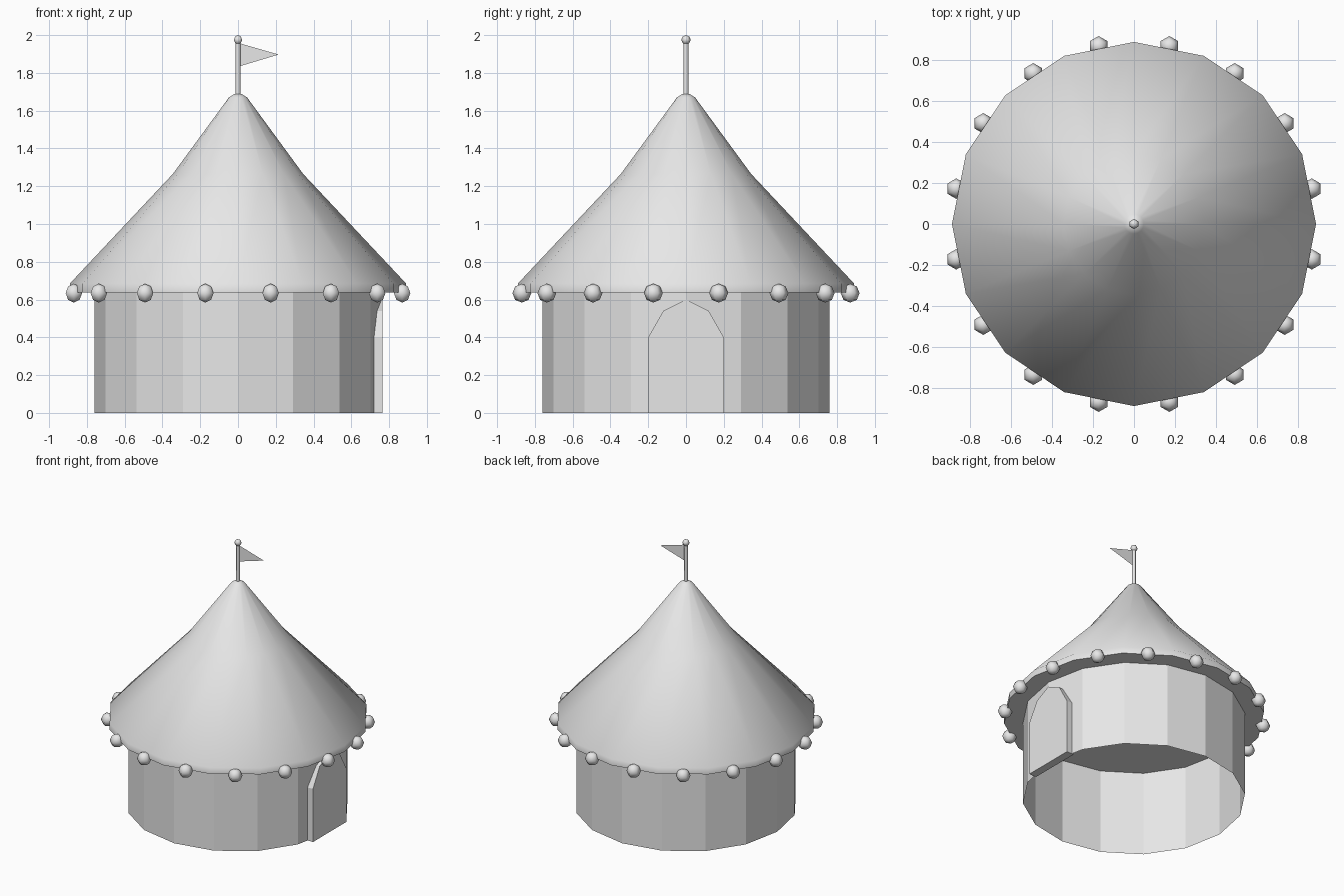
import bpy, bmesh, math

if "Cube" in bpy.data.objects:
    bpy.data.objects.remove(bpy.data.objects["Cube"])

grey = bpy.data.materials.new("plain_grey")
grey.diffuse_color = (0.8, 0.8, 0.8, 1)
grey.use_nodes = True
grey.node_tree.nodes["Principled BSDF"].inputs["Base Color"].default_value = grey.diffuse_color
SIDES = 16


def finish(bm, name, smooth_angle=None):
    bmesh.ops.recalc_face_normals(bm, faces=bm.faces[:])
    me = bpy.data.meshes.new(name)
    bm.to_mesh(me)
    bm.free()
    me.materials.append(grey)
    ob = bpy.data.objects.new(name, me)
    bpy.context.collection.objects.link(ob)
    if smooth_angle:
        bpy.ops.object.select_all(action='DESELECT')
        ob.select_set(True)
        bpy.context.view_layer.objects.active = ob
        bpy.ops.object.shade_smooth_by_angle(angle=math.radians(smooth_angle))
    return ob


def lathe(name, profile, sides, smooth_angle=None, center=(0, 0, 0), phase=0.0):
    """Revolve (radius, z) points around z; zero radius makes a pole."""
    bm = bmesh.new()
    cx, cy, cz = center
    rings = []
    for r, z in profile:
        n = 1 if r == 0 else sides
        rings.append([bm.verts.new((cx + r * math.cos(phase + 2 * math.pi * i / sides),
                                    cy + r * math.sin(phase + 2 * math.pi * i / sides),
                                    cz + z)) for i in range(n)])
    for a, b in zip(rings, rings[1:]):
        for i in range(sides):
            j = (i + 1) % sides
            quad = [a[i % len(a)], a[j % len(a)], b[j % len(b)], b[i % len(b)]]
            bm.faces.new(list(dict.fromkeys(quad)))
    return finish(bm, name, smooth_angle)


def ball(name, center, r, rings=4):
    prof = [(0, -r)]
    for k in range(1, rings):
        a = math.pi * k / rings
        prof.append((r * math.sin(a), -r * math.cos(a)))
    prof.append((0, r))
    return lathe(name, prof, 6, 80, center, math.pi / 2)


# Open round wall, flat panels
lathe("tent_wall", [(0.76, 0), (0.76, 0.638)], SIDES)

# Roof with a closed underside, short eave band and a kinked cone
lathe("tent_roof", [(0, 0.638), (0.89, 0.638), (0.89, 0.685), (0.345, 1.265),
                    (0.048, 1.67), (0.02, 1.688), (0, 1.69)], SIDES, 60)

# Beads around the eave, between the roof corners
for i in range(SIDES):
    a = 2 * math.pi * (i + 0.5) / SIDES
    ball("eave_bead", (0.886 * math.cos(a), 0.886 * math.sin(a), 0.634), 0.05)

# Arched door on the +x side
outline = [(-0.2, 0), (0.2, 0), (0.2, 0.4), (0.12, 0.54), (0, 0.6), (-0.12, 0.54), (-0.2, 0.4)]
bm = bmesh.new()
face = bm.faces.new([bm.verts.new((0.705, y, z)) for y, z in outline])
ext = bmesh.ops.extrude_face_region(bm, geom=[face], use_keep_orig=True)
bmesh.ops.translate(bm, vec=(0.06, 0, 0),
                    verts=[v for v in ext["geom"] if isinstance(v, bmesh.types.BMVert)])
finish(bm, "door")

# Flag pole and finial
lathe("flag_pole", [(0, 1.66), (0.014, 1.66), (0.014, 1.97), (0, 1.97)], 6, 70, phase=math.pi / 2)
ball("pole_finial", (0, 0, 1.975), 0.025)

# Pennant, a thin sheet
bm = bmesh.new()
bm.faces.new([bm.verts.new(p) for p in ((0.008, 0, 1.835), (0.215, 0, 1.897), (0.008, 0, 1.957))])
finish(bm, "pennant")
